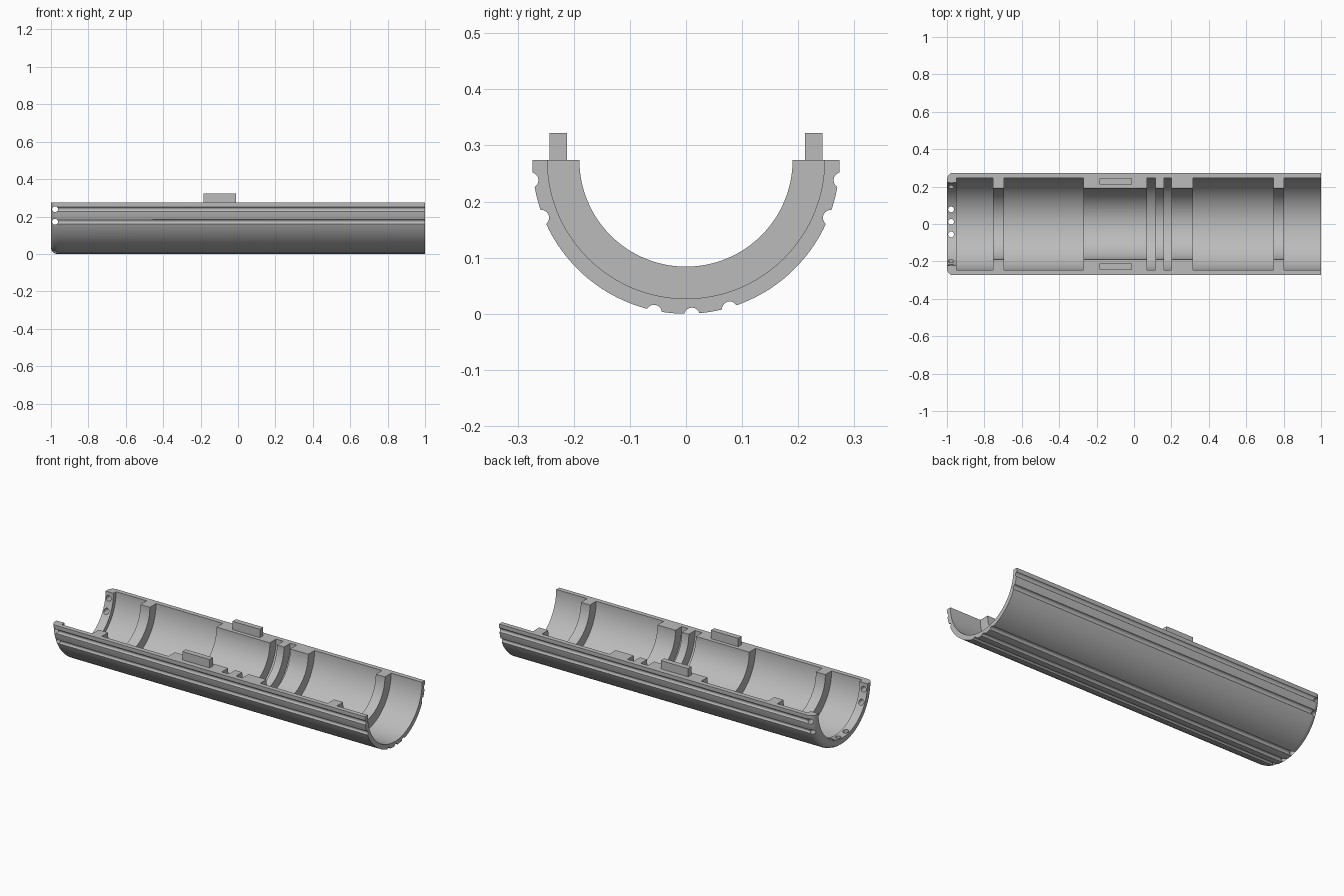
import bpy, bmesh, math
from mathutils import Vector, Matrix

cube = bpy.data.objects.get("Cube")
if cube:
    bpy.data.objects.remove(cube, do_unlink=True)

R = 0.274          # outer radius, also height of the tube axis
WIDE, NARROW, LIP = 0.247, 0.19, 0.223

grey = bpy.data.materials.new("grey plastic")
grey.use_nodes = True
grey.diffuse_color = (0.5, 0.5, 0.5, 1)
grey.node_tree.nodes["Principled BSDF"].inputs["Base Color"].default_value = (0.5, 0.5, 0.5, 1)


def make(name, bm):
    bmesh.ops.recalc_face_normals(bm, faces=bm.faces)
    mesh = bpy.data.meshes.new(name)
    bm.to_mesh(mesh)
    bm.free()
    mesh.materials.append(grey)
    obj = bpy.data.objects.new(name, mesh)
    bpy.context.collection.objects.link(obj)
    return obj


def activate(obj):
    bpy.ops.object.select_all(action="DESELECT")
    obj.select_set(True)
    bpy.context.view_layer.objects.active = obj


# Half tube: lengthwise (x, radius) section swept through half a turn
fillet = 0.035
profile = [(1, R)]
for i in range(9):
    a = math.pi / 2 * i / 8
    profile.append((-1 + fillet - fillet * math.sin(a), R - fillet + fillet * math.cos(a)))
profile += [(-1, LIP), (-0.95, LIP), (-0.95, WIDE)]
for x0, x1 in [(-0.755, -0.695), (-0.27, 0.07), (0.115, 0.16), (0.20, 0.315), (0.745, 0.803)]:
    profile += [(x0, WIDE), (x0, NARROW), (x1, NARROW), (x1, WIDE)]
profile.append((1, WIDE))

bm = bmesh.new()
steps = 80
rings = []
for s in range(steps + 1):
    t = math.pi * s / steps
    rings.append([bm.verts.new((x, r * math.cos(t), R - r * math.sin(t))) for x, r in profile])
n = len(profile)
for a, b in zip(rings, rings[1:]):
    for i in range(n):
        j = (i + 1) % n
        bm.faces.new((a[i], a[j], b[j], b[i]))
bm.faces.new(rings[0])
bm.faces.new(rings[-1])
shell = make("half_tube_shell", bm)

# Long round-bottomed grooves: (y, z) centre and outward direction
grooves = [(-0.057, 0.002, (0, 0, -1)), (0.0105, -0.003, (0, 0, -1)), (0.078, 0.008, (0, 0, -1))]
for side in (1, -1):
    grooves += [(side * 0.277, 0.238, (0, side, 0)), (side * 0.258, 0.171, (0, side, 0))]

bm = bmesh.new()
gr = 0.014
for y, z, d in grooves:
    out = Vector(d)
    across = out.cross(Vector((1, 0, 0)))
    c = Vector((-1.1, y, z))
    pts = [c + gr * across + 0.04 * out]
    for i in range(13):
        a = math.pi * i / 12
        pts.append(c + gr * (math.cos(a) * across - math.sin(a) * out))
    pts.append(c - gr * across + 0.04 * out)
    face = bm.faces.new([bm.verts.new(p) for p in pts])
    ext = bmesh.ops.extrude_face_region(bm, geom=[face])
    moved = [v for v in ext["geom"] if isinstance(v, bmesh.types.BMVert)]
    bmesh.ops.translate(bm, verts=moved, vec=(2.2, 0, 0))
groove_cutter = make("groove_cutter", bm)

# Small holes through the lip, one behind each groove
bm = bmesh.new()
holes = [Matrix.Translation((-0.978, 0, z)) @ Matrix.Rotation(math.pi / 2, 4, "X")
         for z in (0.239, 0.172)]
holes += [Matrix.Translation((-0.978, y, 0)) for y in (-0.056, 0.0115, 0.078)]
for m, depth in zip(holes, (0.7, 0.7, 0.25, 0.25, 0.25)):
    bmesh.ops.create_cone(bm, cap_ends=True, segments=24, radius1=0.0155,
                          radius2=0.0155, depth=depth, matrix=m)
hole_cutter = make("hole_cutter", bm)

for cutter in (groove_cutter, hole_cutter):
    cutter.hide_render = True
    activate(shell)
    mod = shell.modifiers.new("cut", "BOOLEAN")
    mod.operation = "DIFFERENCE"
    mod.solver = "EXACT"
    mod.object = cutter
    bpy.ops.object.modifier_apply(modifier=mod.name)
    bpy.data.objects.remove(cutter, do_unlink=True)

activate(shell)
bpy.ops.object.shade_smooth_by_angle(angle=math.radians(25))

# Locating tabs on the two upper edges
for name, side in (("back_tab", 1), ("front_tab", -1)):
    bm = bmesh.new()
    bmesh.ops.create_cube(bm, size=1)
    bmesh.ops.scale(bm, verts=bm.verts, vec=(0.174, 0.031, 0.062))
    bmesh.ops.translate(bm, verts=bm.verts, vec=(-0.097, side * 0.228, 0.291))
    make(name, bm)
